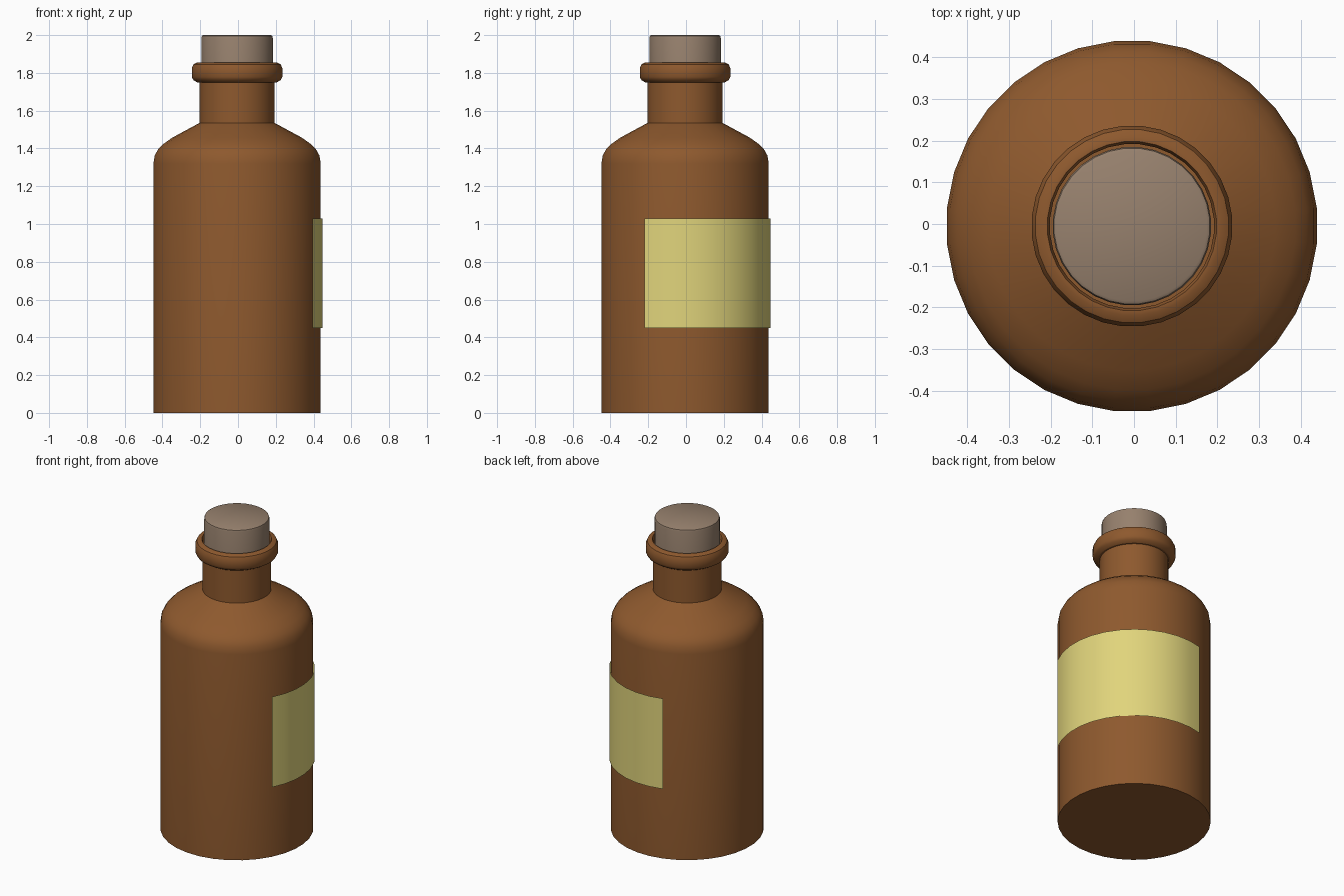
import bpy, bmesh, math

if "Cube" in bpy.data.objects:
    bpy.data.objects.remove(bpy.data.objects["Cube"])

SIDES = 32
STEP = 2 * math.pi / SIDES
CX = CY = -0.005          # bottle axis (label sticks out on +x / +y)


def material(name, rgb):
    m = bpy.data.materials.new(name)
    m.diffuse_color = (*rgb, 1)
    m.use_nodes = True
    m.node_tree.nodes["Principled BSDF"].inputs["Base Color"].default_value = m.diffuse_color
    return m


def lathe(name, profile, mat, first=0, count=SIDES):
    """Revolve (radius, z) points; a radius of 0 closes an end in a fan."""
    bm = bmesh.new()
    full = count == SIDES
    rings = []
    for r, z in profile:
        if r == 0:
            rings.append([bm.verts.new((CX, CY, z))])
            continue
        ring = []
        for k in range(count if full else count + 1):
            a = (first + k + 0.5) * STEP
            ring.append(bm.verts.new((CX + r * math.cos(a), CY + r * math.sin(a), z)))
        rings.append(ring)
    for lo, hi in zip(rings, rings[1:]):
        for k in range(count):
            j = (k + 1) % count if full else k + 1
            if len(lo) == 1:
                bm.faces.new((lo[0], hi[j], hi[k]))
            elif len(hi) == 1:
                bm.faces.new((lo[k], lo[j], hi[0]))
            else:
                bm.faces.new((lo[k], lo[j], hi[j], hi[k]))
    mesh = bpy.data.meshes.new(name)
    bm.to_mesh(mesh)
    bm.free()
    mesh.materials.append(mat)
    mesh.shade_smooth()
    mesh.set_sharp_from_angle(angle=math.radians(30))
    obj = bpy.data.objects.new(name, mesh)
    bpy.context.collection.objects.link(obj)
    return obj


brown = material("brown_glass", (0.27, 0.10, 0.027))
paper = material("label_paper", (0.75, 0.66, 0.20))
cork = material("cork", (0.31, 0.22, 0.155))

# Bottle: base, straight wall, rounded shoulder, neck, lip and mouth
lathe("bottle", [
    (0, 0), (0.445, 0), (0.445, 1.32), (0.438, 1.363), (0.42, 1.395),
    (0.393, 1.423), (0.345, 1.457), (0.2, 1.535), (0.2, 1.75),
    (0.212, 1.75), (0.232, 1.762), (0.241, 1.778), (0.241, 1.825),
    (0.232, 1.845), (0.214, 1.855), (0.203, 1.855), (0.197, 1.84),
    (0.197, 1.70), (0, 1.70)], brown)

# Stopper
lathe("stopper", [
    (0, 1.70), (0.19, 1.70), (0.19, 1.985), (0.187, 1.996), (0.18, 2.0), (0, 2.0)], cork)

# Label: thin sheet wrapped over twelve sides of the wall
lathe("label", [(0.454, 0.45), (0.454, 1.03)], paper, first=-3, count=12)
